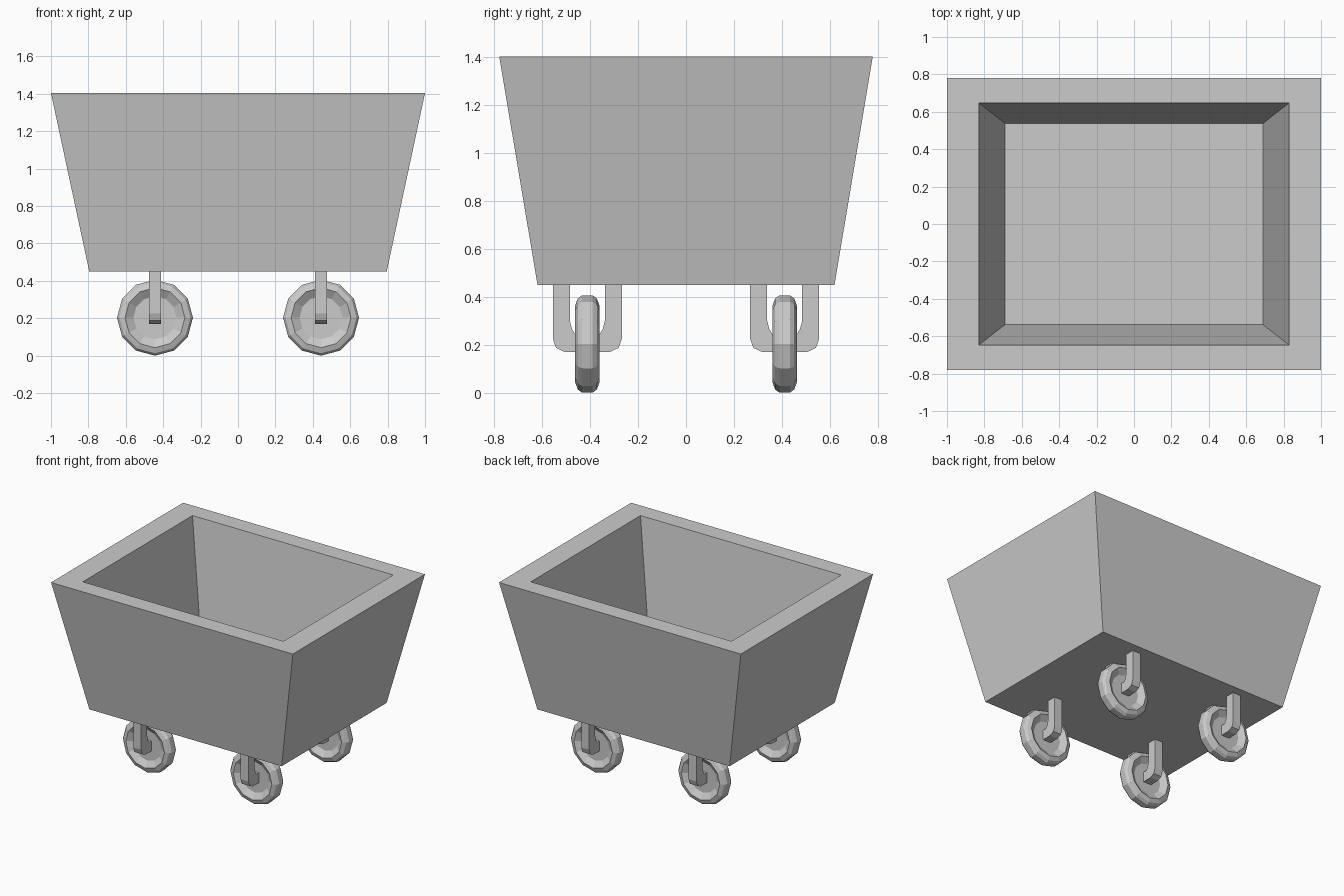
import bpy, bmesh
from math import cos, sin, pi

if "Cube" in bpy.data.objects:
    bpy.data.objects.remove(bpy.data.objects["Cube"])


def finish(bm, name):
    bmesh.ops.recalc_face_normals(bm, faces=bm.faces)
    mesh = bpy.data.meshes.new(name)
    bm.to_mesh(mesh)
    bm.free()
    obj = bpy.data.objects.new(name, mesh)
    bpy.context.collection.objects.link(obj)
    return obj


def bridge(bm, loops):
    for a, b in zip(loops, loops[1:]):
        n = len(a)
        for i in range(n):
            j = (i + 1) % n
            bm.faces.new((a[i], a[j], b[j], b[i]))


# Tub: outer bottom, outer rim, inner rim, inner floor
def make_tub():
    bm = bmesh.new()
    rings = [(0.795, 0.62, 0.449), (1.0, 0.78, 1.404),
             (0.83, 0.648, 1.404), (0.69, 0.538, 0.63)]
    loops = [[bm.verts.new((sx * x, sy * y, z))
              for sx, sy in ((-1, -1), (1, -1), (1, 1), (-1, 1))]
             for x, y, z in rings]
    bridge(bm, loops)
    bm.faces.new(loops[0])
    bm.faces.new(loops[-1])
    finish(bm, "tub")


# Wheel: twelve-sided turned profile with dished sides
def make_wheel(name, cx, cy):
    bm = bmesh.new()
    half = [(0.115, 0.022), (0.16, 0.051), (0.19, 0.04), (0.203, 0.022)]
    profile = [(r, -w) for r, w in half] + half[::-1]
    loops = [[bm.verts.new((cx + r * cos(k * pi / 6), cy + w,
                            0.203 + r * sin(k * pi / 6)))
              for k in range(12)] for r, w in profile]
    bridge(bm, loops)
    bm.faces.new(loops[0])
    bm.faces.new(loops[-1])
    finish(bm, name)


# Bracket: U-shaped bar passing through the wheel centre
def make_bracket(name, cx, cy):
    bm = bmesh.new()
    outer = [(0.144, 0.449), (0.144, 0.225), (0.131, 0.187), (0.095, 0.17)]
    inner = [(0.052, 0.245), (0.064, 0.265), (0.073, 0.3), (0.073, 0.449)]
    right = outer[::-1] + inner[::-1]
    left = [(-y, z) for y, z in right[::-1]]
    loops = [[bm.verts.new((cx + x, cy + y, z)) for y, z in right + left]
             for x in (-0.033, 0.033)]
    bridge(bm, loops)
    for loop in loops:
        bm.faces.new(loop)
    finish(bm, name)


make_tub()
for side, sx in (("left", -1), ("right", 1)):
    for end, sy in (("front", -1), ("back", 1)):
        make_wheel(f"{end}_{side}_wheel", sx * 0.444, sy * 0.412)
        make_bracket(f"{end}_{side}_bracket", sx * 0.444, sy * 0.412)
